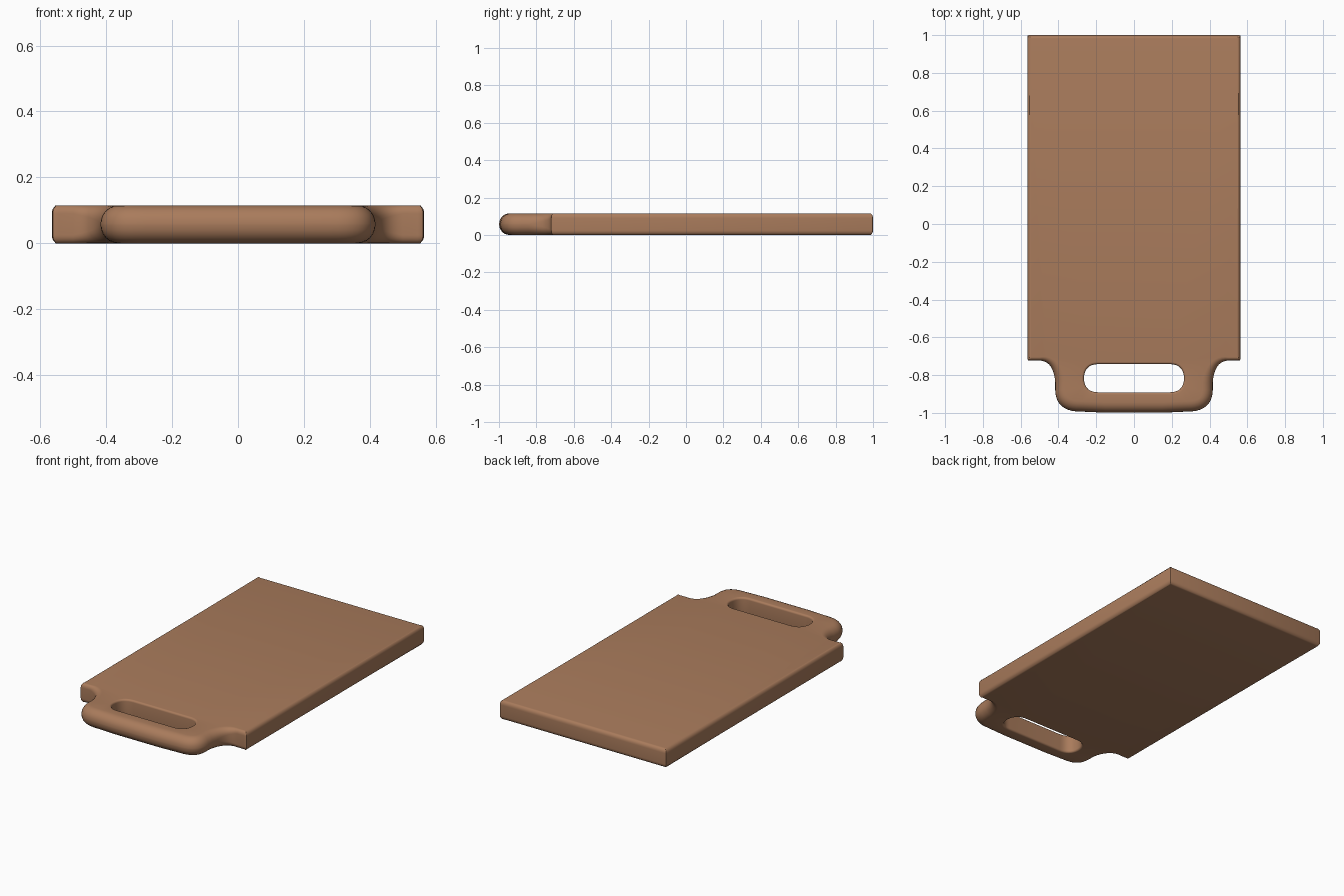
import bpy, bmesh, math
from mathutils import Vector

if "Cube" in bpy.data.objects:
    bpy.data.objects.remove(bpy.data.objects["Cube"])

H = 0.115  # board thickness


def bezier(a, b, c, n):
    """Quadratic curve through (x, y, edge_x, edge_z) control points."""
    a, b, c = Vector(a), Vector(b), Vector(c)
    return [(1 - t)**2 * a + 2 * t * (1 - t) * b + t * t * c
            for t in (i / n for i in range(n + 1))]


def mitres(pts):
    """Inward offset direction at each point of a counter-clockwise loop."""
    out = []
    for i, p in enumerate(pts):
        d1 = (p.xy - pts[i - 1].xy).normalized()
        d2 = (pts[(i + 1) % len(pts)].xy - p.xy).normalized()
        n1, n2 = Vector((-d1.y, d1.x)), Vector((-d2.y, d2.x))
        out.append((n1 + n2) / (1 + n1.dot(n2)))
    return out


def wall(bm, pts, sign, n=6):
    """Rounded edge wall around a loop; returns bottom and top rim edges."""
    dirs = mitres(pts)
    steps = [(i / n * math.pi / 2, s) for s, r in ((-1, range(n, -1, -1)), (1, range(n + 1))) for i in r]
    rings = []
    for ang, s in steps:
        ring = []
        for p, d in zip(pts, dirs):
            xy = p.xy + d * sign * p.z * (1 - math.cos(ang))
            z = H / 2 + s * (H / 2 - p.w * (1 - math.sin(ang)))
            ring.append(bm.verts.new((xy.x, xy.y, z)))
        rings.append(ring)
    m = len(pts)
    for lo, hi in zip(rings, rings[1:]):
        for i in range(m):
            j = (i + 1) % m
            bm.faces.new((lo[i], lo[j], hi[j], hi[i]))
    return [[bm.edges.get((r[i], r[(i + 1) % m])) for i in range(m)]
            for r in (rings[0], rings[-1])]


# Outline, right half from handle front to back corner; handle edges are rounder
G, B = (0.055, 0.055), (0.018, 0.025)
half = [Vector((0.15, -0.999, *G))]
half += bezier((0.28, -0.993, *G), (0.413, -0.995, *G), (0.417, -0.88, *G), 10)
half += bezier((0.417, -0.84, *G), (0.425, -0.725, 0.04, 0.04), (0.50, -0.723, *B), 10)
half += [Vector((0.545, -0.723, *B))]
half += bezier((0.557, -0.723, *B), (0.563, -0.722, *B), (0.563, -0.715, *B), 2)
half += bezier((0.565, 0.992, *B), (0.565, 1.0, *B), (0.557, 1.0, *B), 2)
outline = half + [Vector((-p.x, p.y, p.z, p.w)) for p in reversed(half)]

# Grip slot outline
R = (0.012, 0.012)
q = bezier((0.19, -0.891, *R), (0.258, -0.891, *R), (0.265, -0.825, *R), 8)
q += bezier((0.265, -0.81, *R), (0.258, -0.742, *R), (0.19, -0.742, *R), 8)
slot = q + [Vector((-p.x, p.y, p.z, p.w)) for p in reversed(q)]

# Board: rounded walls, then flat top and bottom with the slot left open
bm = bmesh.new()
outer = wall(bm, outline, 1)
inner = wall(bm, slot, -1)
for a, b in zip(outer, inner):
    bmesh.ops.triangle_fill(bm, use_beauty=True, edges=a + b)
bmesh.ops.recalc_face_normals(bm, faces=bm.faces)
mesh = bpy.data.meshes.new("cutting_board")
bm.to_mesh(mesh)
bm.free()

wood = bpy.data.materials.new("warm brown wood")
wood.diffuse_color = (0.40, 0.20, 0.107, 1)
wood.use_nodes = True
wood.node_tree.nodes["Principled BSDF"].inputs["Base Color"].default_value = wood.diffuse_color
mesh.materials.append(wood)
board = bpy.data.objects.new("cutting_board", mesh)
bpy.context.collection.objects.link(board)
bpy.context.view_layer.objects.active = board
board.select_set(True)
bpy.ops.object.shade_smooth_by_angle(angle=math.radians(40))
